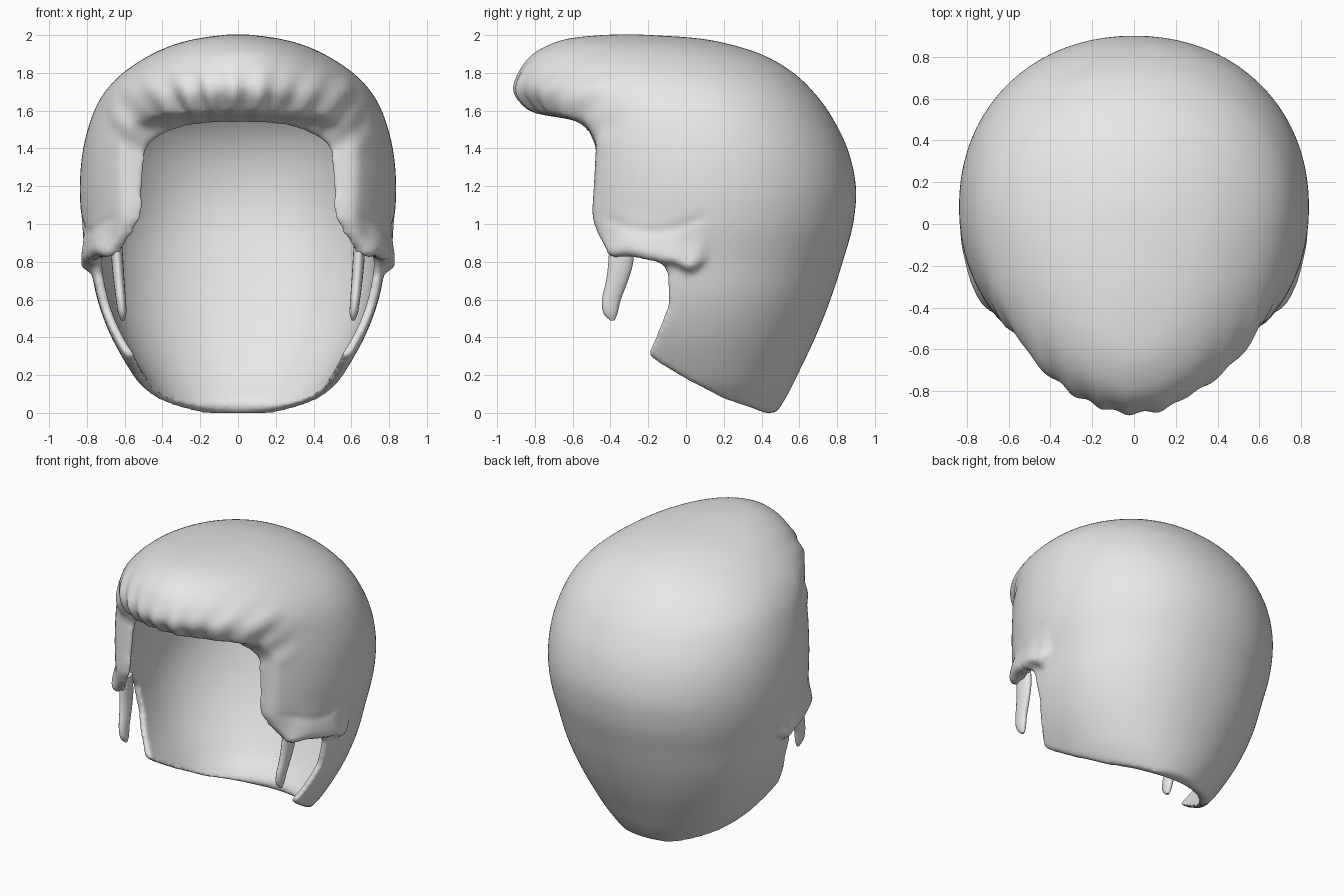
import bpy, bmesh, math
from mathutils import Vector

if "Cube" in bpy.data.objects:
    bpy.data.objects.remove(bpy.data.objects["Cube"])

grey = bpy.data.materials.new("soft_grey")
grey.use_nodes = True
grey.diffuse_color = (0.8, 0.8, 0.8, 1)
grey.node_tree.nodes["Principled BSDF"].inputs["Base Color"].default_value = (0.8, 0.8, 0.8, 1)


def catmull(rows, steps):
    """Smooth a list of parameter rows."""
    pts = [Vector(r) for r in rows]
    out = []
    for i in range(len(pts) - 1):
        a, b, c, d = pts[max(i - 1, 0)], pts[i], pts[i + 1], pts[min(i + 2, len(pts) - 1)]
        for k in range(steps):
            t = k / steps
            out.append(b + (c - a) * (t / 2) + (a * 2 - b * 5 + c * 4 - d) * (t * t / 2)
                       + (b * 3 - a - c * 3 + d) * (t ** 3 / 2))
    return out + [pts[-1]]


def add_object(name, bm):
    bmesh.ops.recalc_face_normals(bm, faces=bm.faces)
    mesh = bpy.data.meshes.new(name)
    bm.to_mesh(mesh)
    bm.free()
    mesh.materials.append(grey)
    obj = bpy.data.objects.new(name, mesh)
    bpy.context.collection.objects.link(obj)
    return obj


def skin(name, rings):
    """Closed skin over equal rings of points."""
    bm = bmesh.new()
    loops = [[bm.verts.new(p) for p in ring] for ring in rings]
    n = len(loops[0])
    for a, b in zip(loops, loops[1:]):
        for i in range(n):
            bm.faces.new((a[i], a[(i + 1) % n], b[(i + 1) % n], b[i]))
    bm.faces.new(loops[0])
    bm.faces.new(loops[-1])
    return add_object(name, bm)


def head_loft(name, rows, taper, n=80):
    """Rows are height, half width, middle y, front y, back y; taper narrows the front."""
    rings = []
    for z, w, mid, front, back in catmull(rows, 5):
        ring = []
        for i in range(n):
            c, s = math.cos(math.tau * i / n), math.sin(math.tau * i / n)
            power = .95 if s > 0 else taper
            ring.append((w * math.copysign(abs(c) ** power, c),
                         mid + (back - mid if s > 0 else mid - front) * math.copysign(abs(s) ** .95, s), z))
        rings.append(ring)
    return skin(name, rings)


# Outer volume of the hair
hair = head_loft("hair_shell", [
    (2.004, .05, -.33, -.42, -.25), (1.985, .2, -.3, -.62, .05), (1.95, .34, -.22, -.73, .24),
    (1.89, .475, -.14, -.83, .42), (1.8, .61, -.06, -.89, .57), (1.7, .705, 0, -.915, .675),
    (1.58, .77, .04, -.82, .765), (1.4, .82, .07, -.79, .855), (1.2, .838, .08, -.78, .9),
    (1.0, .825, .08, -.79, .885), (.8, .785, .07, -.82, .83), (.6, .745, .05, -.84, .765),
    (.4, .67, .03, -.82, .685), (.2, .555, .03, -.76, .59), (.1, .475, .04, -.6, .54),
    (0, .37, .06, -.5, .48)], 1.1)

# Hollow for the head
hollow = head_loft("head_hollow", [
    (1.83, .1, .1, 0, .2), (1.75, .42, .1, -.2, .47), (1.57, .62, .1, -.49, .68),
    (1.4, .69, .08, -.64, .79), (1.2, .71, .08, -.67, .835), (1.0, .73, .08, -.69, .825),
    (.8, .73, .07, -.78, .775), (.6, .692, .05, -.8, .71), (.4, .617, .03, -.76, .62),
    (.2, .495, .03, -.7, .51), (.06, .39, .04, -.6, .4), (0, .37, .05, -.5, .41),
    (-.1, .37, .06, -.5, .42)], .95)

# Side outline of the face opening, hem and neck edge
outline = [(-1.2, 1.66), (-.9, 1.63), (-.8, 1.585), (-.6, 1.555), (-.52, 1.52), (-.475, 1.42),
           (-.49, 1.2), (-.5, 1.03), (-.46, .93), (-.4, .84), (-.15, .82), (-.1, .75), (-.09, .58),
           (-.14, .45), (-.2, .31), (-.15, .27), (0, .18), (.2, .075), (.34, .03), (.43, -.005),
           (.48, .005), (.6, .08), (.6, -.3), (-1.2, -.3)]
opening = skin("face_opening", [[(x, y, z) for y, z in outline] for x in (-1.2, 1.2)])

bpy.context.view_layer.objects.active = hair
for cutter in (hollow, opening):
    mod = hair.modifiers.new("cut", "BOOLEAN")
    mod.operation = "DIFFERENCE"
    mod.solver = "EXACT"
    mod.object = cutter

# Even mesh with soft, rounded rims
mod = hair.modifiers.new("even", "REMESH")
mod.mode = "VOXEL"
mod.voxel_size = .0145
mod = hair.modifiers.new("soften", "SMOOTH")
mod.factor = .5
mod.iterations = 14
for mod in list(hair.modifiers):
    bpy.ops.object.modifier_apply(modifier=mod.name)
for cutter in (hollow, opening):
    bpy.data.objects.remove(cutter)


def bump(v, width):
    return math.exp(-(v / width) ** 2)


def ramp(v, start, end):
    t = min(1, max(0, (v - start) / (end - start)))
    return t * t * (3 - 2 * t)


# Plump rounding of the fringe and the fronts of the side locks
mesh = hair.data
rim = hair.vertex_groups.new(name="rim")
for v in mesh.vertices:
    weight = ramp(v.co.y, -.3, -.45) * ramp(v.co.z, .85, 1.1)
    if weight > 0:
        rim.add([v.index], weight, "REPLACE")
mod = hair.modifiers.new("plump", "SMOOTH")
mod.factor = .5
mod.iterations = 60
mod.vertex_group = "rim"
bpy.ops.object.modifier_apply(modifier=mod.name)

# Gathered folds round the fringe and the puffed hem of the side locks
moves = []
for v in mesh.vertices:
    x, y, z = v.co
    push = 0
    a = math.atan2(x, z - .95)
    if y < -.3 and z > 1.2:
        fade = ramp(y, -.3, -.5) * bump(z - 1.62, .16) * ramp(v.normal.z, -1.1, -.5)
        push += fade * .01 * (math.sin(25 * a + 4 * math.sin(4 * a + 1)) + .6 * math.sin(39 * a + 2))
    out = v.normal.x * math.copysign(1, x)
    if abs(x) > .55 and out > 0:
        hem = .8 - .04 * bump(y - .02, .06) + .04 * bump(y + .3, .1)
        side = out * ramp(y, .14, .02) * ramp(y, -.5, -.35)
        step = 1 / (1 + math.exp((hem - z) / .012))
        push += .055 * side * step * bump(max(z - hem, 0), .12)
        push -= .007 * side * bump(z - 1.0 - .04 * math.sin(9 * y), .03)
    moves.append(v.normal * push)
for v, m in zip(mesh.vertices, moves):
    v.co += m

# Stand on the floor
low = min(v.co.z for v in mesh.vertices)
for v in mesh.vertices:
    v.co.z -= low

# Thin strand in front of each ear
parts = [hair]
strand = [(.645, -.34, .93, .03, .065), (.638, -.345, .8, .031, .066), (.63, -.365, .7, .029, .058),
          (.62, -.395, .6, .026, .05), (.613, -.4, .53, .022, .038), (.61, -.39, .49, .009, .012)]
for side, label in ((1, "left"), (-1, "right")):
    rings = []
    for x, y, z, rx, ry in catmull(strand, 4):
        angles = [math.tau * i / 16 for i in range(16)]
        rings.append([(side * (x + rx * math.cos(t)), y + ry * math.sin(t), z) for t in angles])
    parts.append(skin(label + "_strand", rings))

bpy.ops.object.select_all(action="DESELECT")
for obj in parts:
    obj.select_set(True)
bpy.ops.object.shade_smooth_by_angle(angle=math.radians(50))
